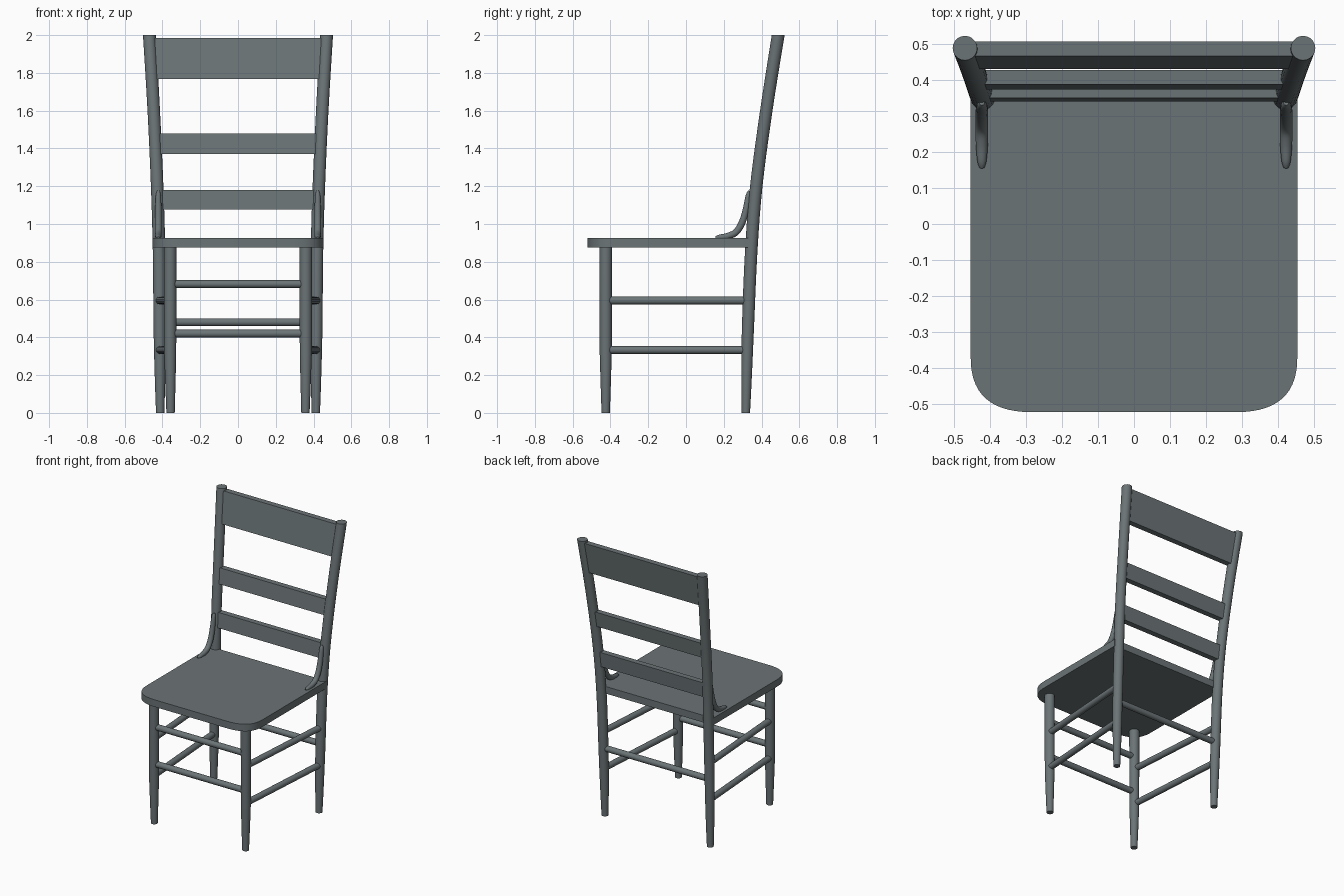
import bpy, bmesh, math
from mathutils import Vector

if "Cube" in bpy.data.objects:
    bpy.data.objects.remove(bpy.data.objects["Cube"])

paint = bpy.data.materials.new("grey green paint")
paint.diffuse_color = (0.148, 0.175, 0.183, 1)
paint.use_nodes = True
paint.node_tree.nodes["Principled BSDF"].inputs["Base Color"].default_value = paint.diffuse_color


def finish(name, bm, smooth=True):
    bmesh.ops.recalc_face_normals(bm, faces=bm.faces)
    me = bpy.data.meshes.new(name)
    bm.to_mesh(me)
    bm.free()
    me.materials.append(paint)
    ob = bpy.data.objects.new(name, me)
    bpy.context.collection.objects.link(ob)
    if smooth:
        bpy.ops.object.select_all(action='DESELECT')
        ob.select_set(True)
        bpy.context.view_layer.objects.active = ob
        bpy.ops.object.shade_smooth_by_angle(angle=math.radians(35))
    return ob


def tube(name, pts, radii, level=False, sides=20):
    """Round bar along a path; level=True keeps every ring horizontal."""
    bm = bmesh.new()
    pts = [Vector(p) for p in pts]
    rings = []
    for i, p in enumerate(pts):
        t = (pts[min(i + 1, len(pts) - 1)] - pts[max(i - 1, 0)]).normalized()
        if level:
            t = Vector((0, 0, 1))
        u = t.cross(Vector((1, 0, 0)) if abs(t.x) < 0.7 else Vector((0, 0, 1))).normalized()
        v = t.cross(u)
        rings.append([bm.verts.new(p + radii[i] * (u * math.cos(a) + v * math.sin(a)))
                      for a in (2 * math.pi * k / sides for k in range(sides))])
    for a, b in zip(rings, rings[1:]):
        for k in range(sides):
            n = (k + 1) % sides
            bm.faces.new((a[k], a[n], b[n], b[k]))
    bm.faces.new(rings[0])
    bm.faces.new(rings[-1])
    return finish(name, bm)


def smooth_path(ctrl, steps):
    """Catmull-Rom curve through control tuples of any length."""
    c = [ctrl[0]] + ctrl + [ctrl[-1]]
    out = []
    for i in range(1, len(c) - 2):
        for s in range(steps):
            t = s / steps
            out.append(tuple(0.5 * (2 * q + (r - p) * t + (2 * p - 5 * q + 4 * r - w) * t * t
                                    + (3 * q - p - 3 * r + w) * t ** 3)
                             for p, q, r, w in zip(*c[i - 1:i + 3])))
    return out + [ctrl[-1]]


# back post centre line: x, y, z, radius
POST = smooth_path([(0.412, 0.317, 0, 0.022), (0.413, 0.321, 0.2, 0.028),
                    (0.415, 0.328, 0.45, 0.032), (0.418, 0.345, 0.85, 0.033),
                    (0.428, 0.372, 1.2, 0.033), (0.446, 0.425, 1.6, 0.033),
                    (0.469, 0.488, 2.0, 0.034)], 5)


def post_at(z):
    for a, b in zip(POST, POST[1:]):
        if a[2] <= z <= b[2]:
            t = (z - a[2]) / (b[2] - a[2])
            return a[0] + t * (b[0] - a[0]), a[1] + t * (b[1] - a[1])


# bracket centre line: y, z, radius
BRACKET = smooth_path([(0.156, 0.926, 0.007), (0.175, 0.930, 0.013), (0.22, 0.936, 0.017),
                       (0.265, 0.957, 0.018), (0.298, 1.01, 0.018), (0.318, 1.08, 0.017),
                       (0.330, 1.15, 0.014), (0.336, 1.175, 0.007)], 4)

for s, side in ((-1, "left"), (1, "right")):
    # back posts, front legs and curved brackets
    tube(f"back_post_{side}", [(s * p[0], p[1], p[2]) for p in POST],
         [p[3] for p in POST], level=True)
    tube(f"front_leg_{side}", [(s * 0.357, -0.425, 0), (s * 0.358, -0.425, 0.15),
                               (s * 0.359, -0.425, 0.32), (s * 0.359, -0.425, 0.88)],
         [0.022, 0.027, 0.032, 0.033], level=True)
    tube(f"bracket_{side}", [(s * 0.422, p[0], p[1]) for p in BRACKET],
         [p[2] for p in BRACKET], sides=14)
    # side rungs
    for z, label in ((0.595, "upper"), (0.333, "lower")):
        x, y = post_at(z)
        tube(f"side_rung_{label}_{side}", [(s * 0.362, -0.425, z), (s * x, y, z)],
             [0.021, 0.021], sides=16)

# front and back rungs
for name, x, y, z in (("front_rung_upper", 0.359, -0.425, 0.682),
                      ("front_rung_lower", 0.359, -0.425, 0.42),
                      ("back_rung", 0.41, post_at(0.48)[1], 0.48)):
    tube(name, [(-x, y, z), (x, y, z)], [0.021, 0.021], sides=16)

# seat with rounded front corners
bm = bmesh.new()
W, F, B, RX, RY = 0.453, -0.522, 0.345, 0.17, 0.15
corner = []
for i in range(15):
    t = i / 14
    a, b, c, d = (1 - t) ** 3, 3 * t * (1 - t) ** 2, 3 * t * t * (1 - t), t ** 3
    k = 0.33
    corner.append((a * (W - RX) + b * (W - RX * k) + (c + d) * W,
                   (a + b) * F + c * (F + RY * k) + d * (F + RY)))
outline = corner + [(W, B), (-W, B)] + [(-x, y) for x, y in reversed(corner)]
face = bm.faces.new([bm.verts.new((x, y, 0.876)) for x, y in outline])
ext = bmesh.ops.extrude_face_region(bm, geom=[face])
bmesh.ops.translate(bm, vec=(0, 0, 0.05),
                    verts=[g for g in ext["geom"] if isinstance(g, bmesh.types.BMVert)])
finish("seat", bm)

# back slats, leaning with the posts
for name, z0, z1 in (("top_slat", 1.767, 1.985), ("middle_slat", 1.37, 1.478),
                     ("lower_slat", 1.076, 1.181)):
    bm = bmesh.new()
    bmesh.ops.create_cube(bm, size=1)
    for v in bm.verts:
        z = z0 if v.co.z < 0 else z1
        x, y = post_at(z)
        v.co = (2 * v.co.x * x, y + v.co.y * 0.04, z)
    finish(name, bm, smooth=False)
